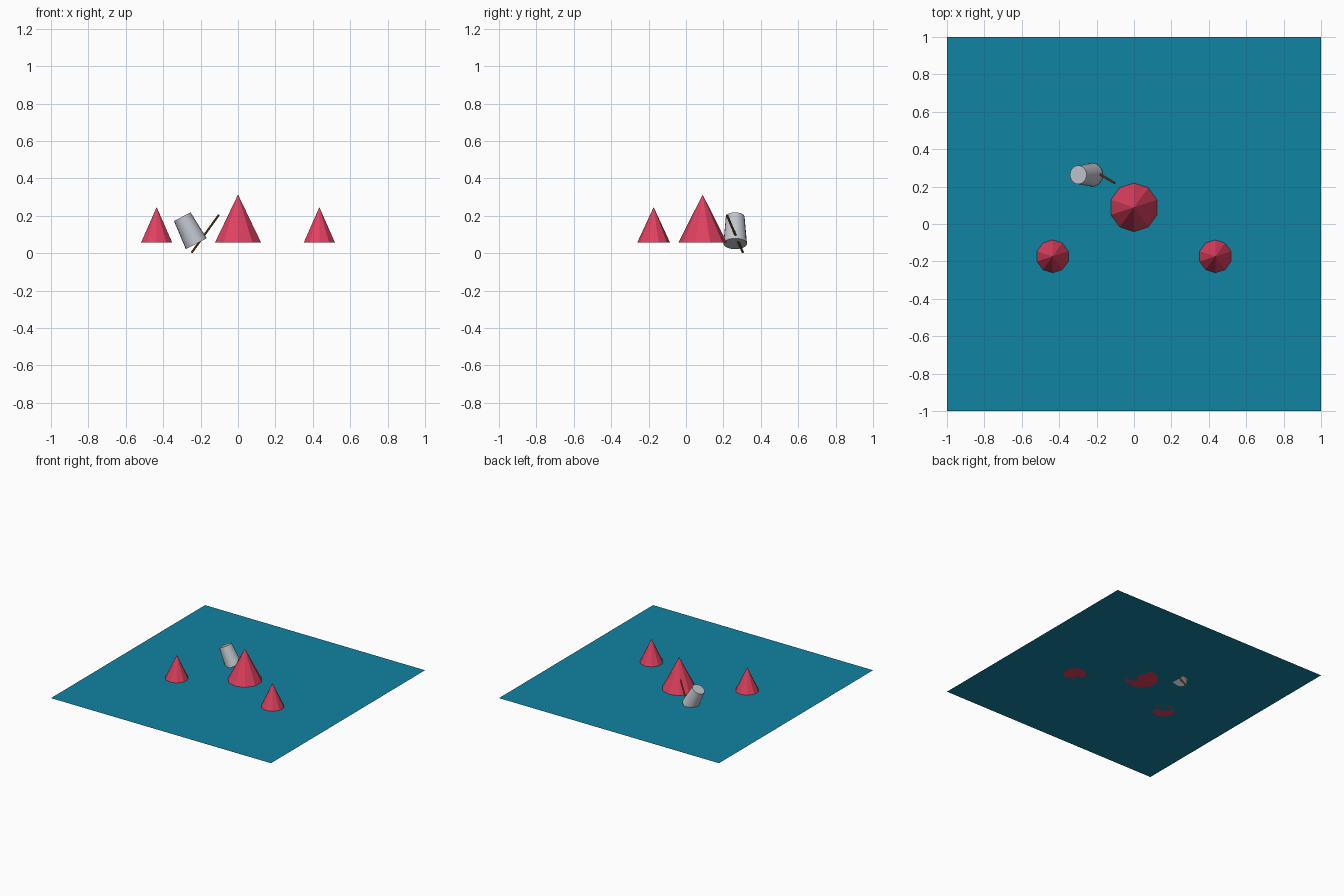
import bpy
from mathutils import Vector

if "Cube" in bpy.data.objects:
    bpy.data.objects.remove(bpy.data.objects["Cube"])

GROUND_Z = 0.056


def material(name, rgb):
    m = bpy.data.materials.new(name)
    m.diffuse_color = (*rgb, 1)
    m.use_nodes = True
    m.node_tree.nodes["Principled BSDF"].inputs["Base Color"].default_value = m.diffuse_color
    return m


teal = material("teal", (0.005, 0.23, 0.36))
red = material("red", (0.74, 0.052, 0.115))
grey = material("light grey", (0.53, 0.56, 0.61))
brown = material("brown", (0.25, 0.11, 0.012))


def finish(name, mat):
    ob = bpy.context.object
    ob.name = name
    ob.data.materials.append(mat)
    return ob


def cone(name, x, y, radius, height):
    bpy.ops.mesh.primitive_cone_add(vertices=10, radius1=radius, radius2=0, depth=height,
                                    location=(x, y, GROUND_Z + height / 2))
    return finish(name, red)


def rod(name, start, end, r1, r2, sides, mat):
    # tapered closed cylinder between two points
    a, b = Vector(start), Vector(end)
    d = b - a
    bpy.ops.mesh.primitive_cone_add(vertices=sides, radius1=r1, radius2=r2, depth=d.length,
                                    location=(a + b) / 2,
                                    rotation=d.to_track_quat('Z', 'Y').to_euler())
    return finish(name, mat)


# flat base sheet
bpy.ops.mesh.primitive_plane_add(size=2, location=(0, 0, GROUND_Z))
finish("base_sheet", teal)

# three cones
cone("large_cone", 0, 0.089, 0.13, 0.257)
for side, sx in (("left", -1), ("right", 1)):
    cone(side + "_small_cone", sx * 0.435, -0.173, 0.088, 0.19)

# tilted bucket, wide end sunk into the sheet
bucket = rod("bucket", (-0.223, 0.263, 0.0505), (-0.298, 0.263, 0.195), 0.063, 0.05, 20, grey)
bpy.ops.object.shade_smooth_by_angle()

# thin stick passing through the bucket
rod("stick", (-0.247, 0.304, 0.004), (-0.103, 0.219, 0.204), 0.006, 0.006, 8, brown)
